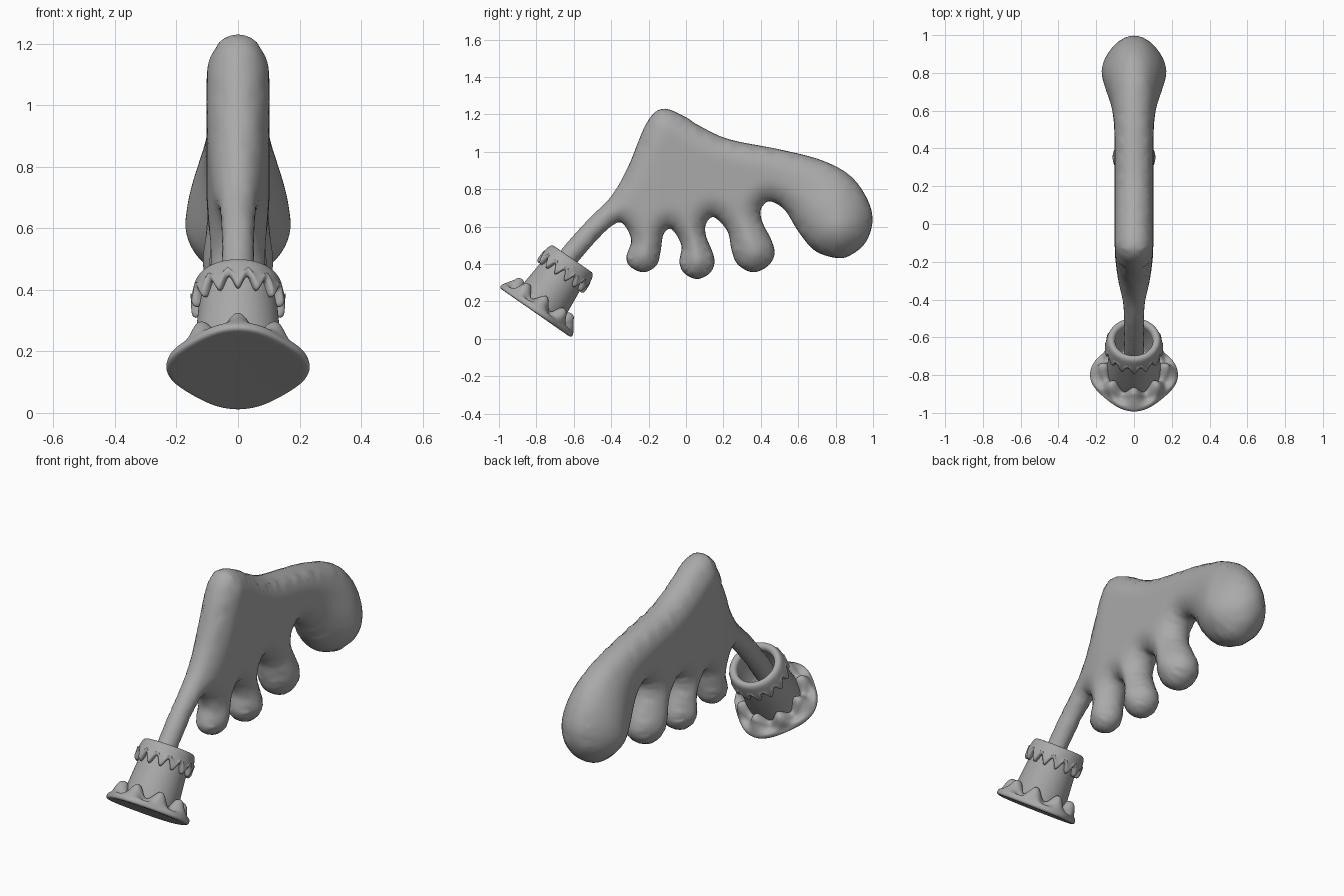
import bpy, bmesh
from math import sin, cos, pi, exp, sqrt
from mathutils import Vector
from mathutils.geometry import delaunay_2d_cdt, intersect_point_line

cube = bpy.data.objects.get("Cube")
if cube:
    bpy.data.objects.remove(cube)

grey = bpy.data.materials.new("plain grey")
grey.use_nodes = True
colour = (0.4, 0.4, 0.4, 1)
grey.diffuse_color = colour
grey.node_tree.nodes["Principled BSDF"].inputs["Base Color"].default_value = colour


def add_object(name, bm):
    """Turn a bmesh into a smooth grey object."""
    mesh = bpy.data.meshes.new(name)
    bm.to_mesh(mesh)
    bm.free()
    mesh.materials.append(grey)
    for poly in mesh.polygons:
        poly.use_smooth = True
    obj = bpy.data.objects.new(name, mesh)
    bpy.context.collection.objects.link(obj)
    return obj


def spline(points, steps, closed=True):
    """Catmull-Rom curve through 2D points."""
    pts = [Vector(p) for p in points]
    n = len(pts)
    pick = (lambda i: pts[i % n]) if closed else (lambda i: pts[max(0, min(i, n - 1))])
    out = []
    for i in range(n if closed else n - 1):
        a, b, c, d = (pick(i + k) for k in (-1, 0, 1, 2))
        for s in range(steps):
            t = s / steps
            out.append(0.5 * (2 * b + (c - a) * t + (2 * a - 5 * b + 4 * c - d) * t * t
                              + (3 * b - a - 3 * c + d) * t ** 3))
    if not closed:
        out.append(pts[-1])
    return out


# Side outline (y, z) of the body, clockwise from the peak
crest = [(-.125, 1.23), (-.01, 1.19), (.07, 1.14), (.23, 1.067), (.5, 1.013), (.725, .955)]
big_lobe = [(.88, .87), (.97, .745), (.997, .63), (.96, .515), (.875, .445), (.8, .433),
            (.687, .473), (.6, .575), (.527, .69)]
back_finger = [(.446, .735), (.4, .69), (.41, .62), (.457, .527), (.473, .452), (.436, .388),
               (.356, .356), (.275, .4), (.243, .479), (.222, .575)]
middle_finger = [(.15, .65), (.107, .615), (.107, .55), (.142, .463), (.152, .404), (.126, .35),
                 (.06, .32), (-.008, .35), (-.035, .41), (-.025, .5)]
front_finger = [(-.077, .586), (-.12, .56), (-.136, .468), (-.158, .393), (-.227, .356),
                (-.3, .388), (-.318, .441), (-.293, .53)]
handle = [(-.34, .618), (-.4, .602), (-.489, .516), (-.585, .404), (-.69, .28), (-.76, .34),
          (-.66, .484), (-.516, .645), (-.404, .757), (-.313, .912), (-.211, 1.153)]
outline = spline(crest + big_lobe + back_finger + middle_finger + front_finger + handle, 6)
outline.reverse()
edges = list(zip(outline, outline[1:] + outline[:1]))


def edge_distance(p):
    best = 9.0
    for a, b in edges:
        e = b - a
        t = max(0, min(1, (p - a).dot(e) / e.length_squared))
        best = min(best, (a + e * t - p).length_squared)
    return sqrt(best)


def inside(p):
    hit = False
    for a, b in edges:
        if (a.y > p.y) != (b.y > p.y):
            if p.x < a.x + (p.y - a.y) * (b.x - a.x) / (b.y - a.y):
                hit = not hit
    return hit


def half_thickness(p):
    """Thin handle, even palm, swollen rear lobe."""
    t = max(0, min(1, (p.x + .52) / .4))
    base = .058 + .044 * t * t * (3 - 2 * t)
    if p.y < .65 and p.x > -.1:
        base += .018 * min(1, (.65 - p.y) / .12) * min(1, (p.x + .1) / .4)
    r2 = (p - Vector((.82, .62))).length_squared
    return base + .068 * exp(-r2 / .05)


# Body: fill the outline, puff it out towards +x, and mirror it
points = list(outline)
count = len(outline)
for i, p in enumerate(outline):
    along = outline[(i + 1) % count] - outline[i - 1]
    normal = Vector((-along.y, along.x)).normalized()
    for depth in (.003, .011, .025):
        q = p + normal * depth
        if inside(q) and edge_distance(q) > depth * .9:
            points.append(q)
step = .02
for i in range(-50, 51):
    for j in range(10, 63):
        q = Vector(((i + .5 * (j % 2)) * step, j * step))
        if inside(q) and edge_distance(q) > .034:
            points.append(q)
flat, _, tris, *_ = delaunay_2d_cdt(points, [], [list(range(count))], 1, 1e-5)

bm = bmesh.new()
verts = []
for p in flat:
    d, t = edge_distance(p), half_thickness(p)
    k = 1 - min(1, d / (1.2 * t))
    verts.append(bm.verts.new((t * sqrt(1 - k * k) if d > 1e-4 else 0, p.x, p.y)))
for tri in tris:
    bm.faces.new([verts[i] for i in tri])
bmesh.ops.delete(bm, geom=[v for v in bm.verts if not v.link_faces], context='VERTS')
body = add_object("fingered_body", bm)
mirror = body.modifiers.new("mirror", 'MIRROR')
mirror.use_axis = (True, False, False)
soften = body.modifiers.new("soften", 'SMOOTH')
soften.iterations = 4
soften.use_y = soften.use_z = False


def revolve(name, profile, closed=False, n=128):
    """Spin a (radius, height) profile that may vary with the angle."""
    bm = bmesh.new()
    rings = [[bm.verts.new((r * sin(a), -r * cos(a), h)) for r, h in profile(a)]
             for a in (2 * pi * i / n for i in range(n))]
    m = len(rings[0])
    for i in range(n):
        a, b = rings[i], rings[(i + 1) % n]
        for j in range(m if closed else m - 1):
            k = (j + 1) % m
            bm.faces.new((a[j], b[j], b[k], a[k]))
    bmesh.ops.remove_doubles(bm, verts=bm.verts, dist=1e-5)
    bmesh.ops.recalc_face_normals(bm, faces=bm.faces)
    obj = add_object(name, bm)
    # Lean the cup back along the handle
    obj.location = (0, -.807, .138)
    obj.rotation_euler.x = -.607
    return obj


# Hollow cup wall with an inner floor
def cup_profile(a):
    return [(0, .02), (.14, .02), (.141, .1), (.127, .26), (.122, .33),
            (.1, .33), (.1, .15), (.09, .135), (0, .135)]


# Flared foot with a wavy upper hem
def foot_profile(a):
    rim = .223 + .01 * cos(4 * a)
    hem = .075 + .028 * cos(8 * a)
    puff = .178 + .006 * cos(8 * a)
    soft = spline([(rim - .035, .002), (rim - .008, .003), (rim, .015), (rim - .008, .035),
                   (puff + .012, hem * .75), (puff - .004, hem), (.155, hem + .006),
                   (.138, hem - .005)], 4, closed=False)
    return [(0, .006), (.1, .005)] + [tuple(p) for p in soft]


# Rolled collar with drips around the mouth
def collar_profile(a):
    drip = .262 - .024 * cos(14 * a)
    return [tuple(p) for p in spline(
        [(.1, .33), (.108, .347), (.125, .352), (.14, .338), (.149, .3), (.154, drip + .018),
         (.15, drip), (.138, drip - .007), (.122, drip + .004), (.104, .3)], 4)]


cup = revolve("cup_wall", cup_profile)
revolve("cup_foot", foot_profile)
revolve("cup_collar", collar_profile, closed=True)
bpy.context.view_layer.objects.active = cup
cup.select_set(True)
bpy.ops.object.shade_smooth_by_angle(angle=.7)
